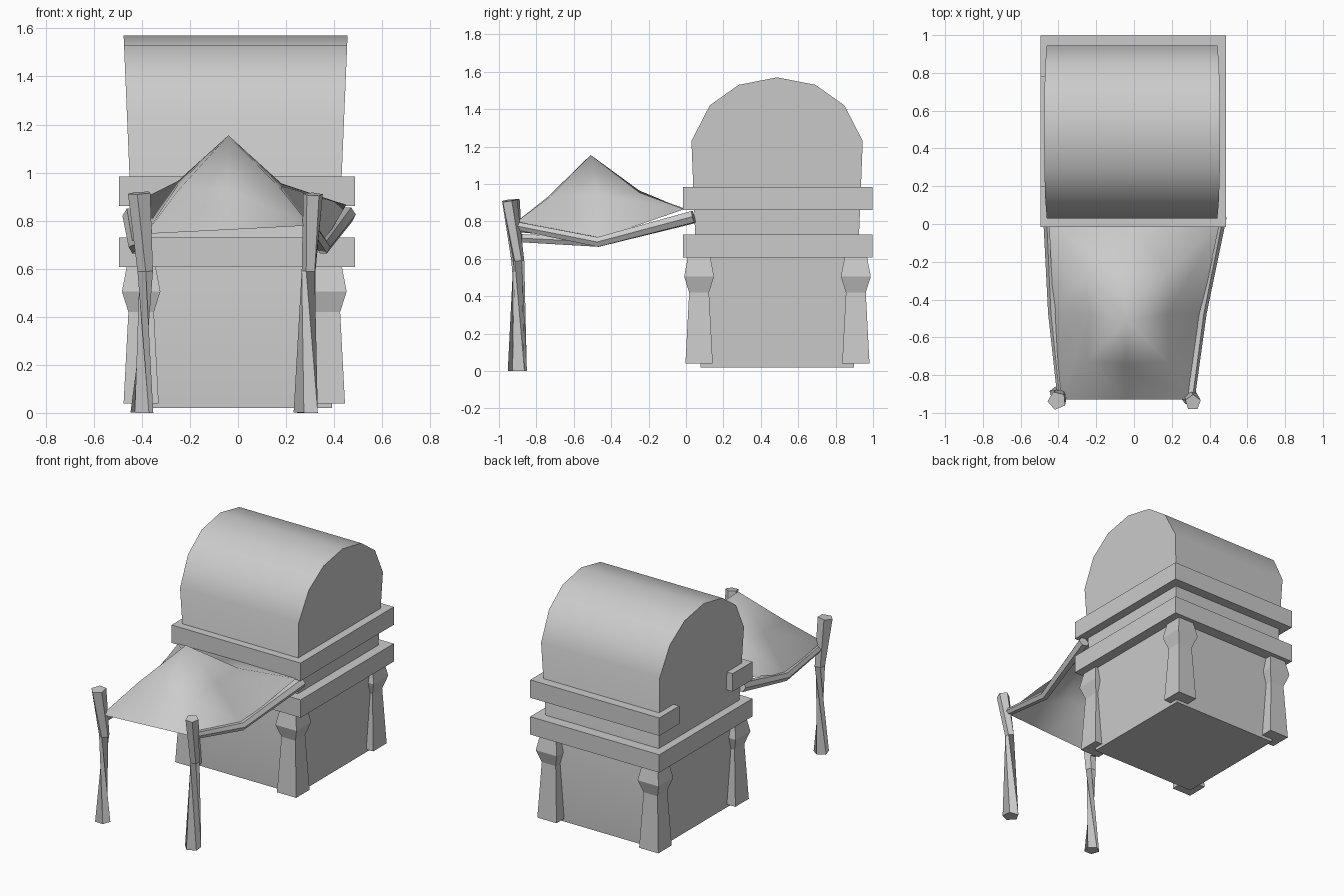
import bpy, bmesh, math
from mathutils import Vector

cube = bpy.data.objects.get("Cube")
if cube:
    bpy.data.objects.remove(cube, do_unlink=True)

grey = bpy.data.materials.new("plain_grey")
grey.use_nodes = True
COLOUR = (0.6, 0.6, 0.6, 1)
grey.diffuse_color = COLOUR
grey.node_tree.nodes["Principled BSDF"].inputs["Base Color"].default_value = COLOUR


def finish(name, bm, smooth=None, closed=True):
    if closed:
        bmesh.ops.recalc_face_normals(bm, faces=bm.faces)
    mesh = bpy.data.meshes.new(name)
    bm.to_mesh(mesh)
    bm.free()
    mesh.materials.append(grey)
    obj = bpy.data.objects.new(name, mesh)
    bpy.context.collection.objects.link(obj)
    if smooth:
        bpy.ops.object.select_all(action='DESELECT')
        obj.select_set(True)
        bpy.context.view_layer.objects.active = obj
        bpy.ops.object.shade_smooth_by_angle(angle=math.radians(smooth))
    return obj


def loft(bm, rings):
    """Bridge equal rings of points and cap both ends."""
    loops = [[bm.verts.new(p) for p in ring] for ring in rings]
    n = len(loops[0])
    for a, b in zip(loops, loops[1:]):
        for i in range(n):
            j = (i + 1) % n
            bm.faces.new((a[i], a[j], b[j], b[i]))
    bm.faces.new(loops[0][::-1])
    bm.faces.new(loops[-1])


def square(cx, cy, z, h):
    return [(cx + sx * h, cy + sy * h, z) for sx, sy in ((-1, -1), (1, -1), (1, 1), (-1, 1))]


def tube(name, path, radii, sides):
    path = [Vector(p) for p in path]
    rings = []
    for i, p in enumerate(path):
        tangent = path[min(i + 1, len(path) - 1)] - path[max(i - 1, 0)]
        turn = tangent.to_track_quat('Z', 'Y')
        rings.append([p + turn @ Vector((math.cos(t), math.sin(t), 0)) * radii[i]
                      for t in (math.tau * k / sides for k in range(sides))])
    bm = bmesh.new()
    loft(bm, rings)
    return finish(name, bm, 50)


# Flared house body with a barrel roof, built from an end profile
CX, CY = -0.01, 0.487
half = [(0.41, 0.02), (0.458, 1.23), (0.36, 1.42), (0.205, 1.53)]
profile = [(-y, z) for y, z in half] + [(0, 1.57)] + [(y, z) for y, z in reversed(half)]
bm = bmesh.new()
loft(bm, [[(CX + s * (0.4 + 0.042 * z), CY + y, z) for y, z in profile] for s in (-1, 1)])
finish("house_body", bm, 40)

# Flared corner posts with a bulge below the beam
for side, x in (("right", -0.403), ("left", 0.372)):
    for end, y in (("front", 0.07), ("back", 0.908)):
        bm = bmesh.new()
        loft(bm, [square(x, y, z, h) for z, h in
                  ((0.04, 0.073), (0.42, 0.053), (0.505, 0.08), (0.62, 0.058))])
        finish(f"{end}_{side}_corner_post", bm)


# Beams around the body; the upper one is broken on the right side
def beam(name, outline, z0, z1):
    bm = bmesh.new()
    loft(bm, [[(x, y, z) for x, y in outline] for z in (z0, z1)])
    finish(name, bm)


X0, X1, Y0, Y1 = -0.495, 0.487, -0.015, 0.998
beam("lower_beam", [(X0, Y0), (X1, Y0), (X1, Y1), (X0, Y1)], 0.607, 0.73)
beam("upper_beam", [(X0, Y0), (X1, Y0), (X1, Y1), (X0, Y1), (X0, 0.78),
                    (-0.4, 0.78), (-0.4, 0.2), (X0, 0.2)], 0.86, 0.983)

# Awning poles
tube("right_awning_pole", [(-0.4, -0.9, 0), (-0.387, -0.9, 0.59), (-0.408, -0.935, 0.915)],
     (0.05, 0.034, 0.05), 5)
tube("left_awning_pole", [(0.285, -0.9, 0), (0.296, -0.895, 0.59), (0.312, -0.945, 0.91)],
     (0.054, 0.031, 0.043), 5)

# Sagging side rails
tube("right_awning_rail", [(-0.385, -0.88, 0.71), (-0.425, -0.47, 0.69), (-0.445, 0.04, 0.82)],
     (0.025, 0.03, 0.036), 6)
tube("left_awning_rail", [(0.3, -0.9, 0.775), (0.355, -0.47, 0.69), (0.455, 0.04, 0.825)],
     (0.025, 0.03, 0.036), 6)

# Peaked awning cloth: apex, inner ring and outer edge
inner = [(-0.25, -0.73, 0.925), (-0.04, -0.74, 0.93), (0.18, -0.73, 0.93), (0.18, -0.48, 0.945),
         (0.18, -0.25, 0.955), (-0.04, -0.25, 0.955), (-0.25, -0.25, 0.965), (-0.25, -0.48, 0.95)]
outer = [(-0.385, -0.93, 0.745), (-0.04, -0.93, 0.762), (0.3, -0.93, 0.78), (0.355, -0.47, 0.705),
         (0.45, -0.01, 0.865), (0, -0.01, 0.87), (-0.45, -0.01, 0.865), (-0.425, -0.47, 0.705)]
bm = bmesh.new()
apex = bm.verts.new((-0.04, -0.51, 1.155))
a, b = [[bm.verts.new(p) for p in ring] for ring in (inner, outer)]
for i in range(8):
    j = (i + 1) % 8
    bm.faces.new((apex, a[i], a[j]))
    bm.faces.new((a[i], b[i], b[j], a[j]))
finish("awning_cloth", bm, 75, closed=False)
